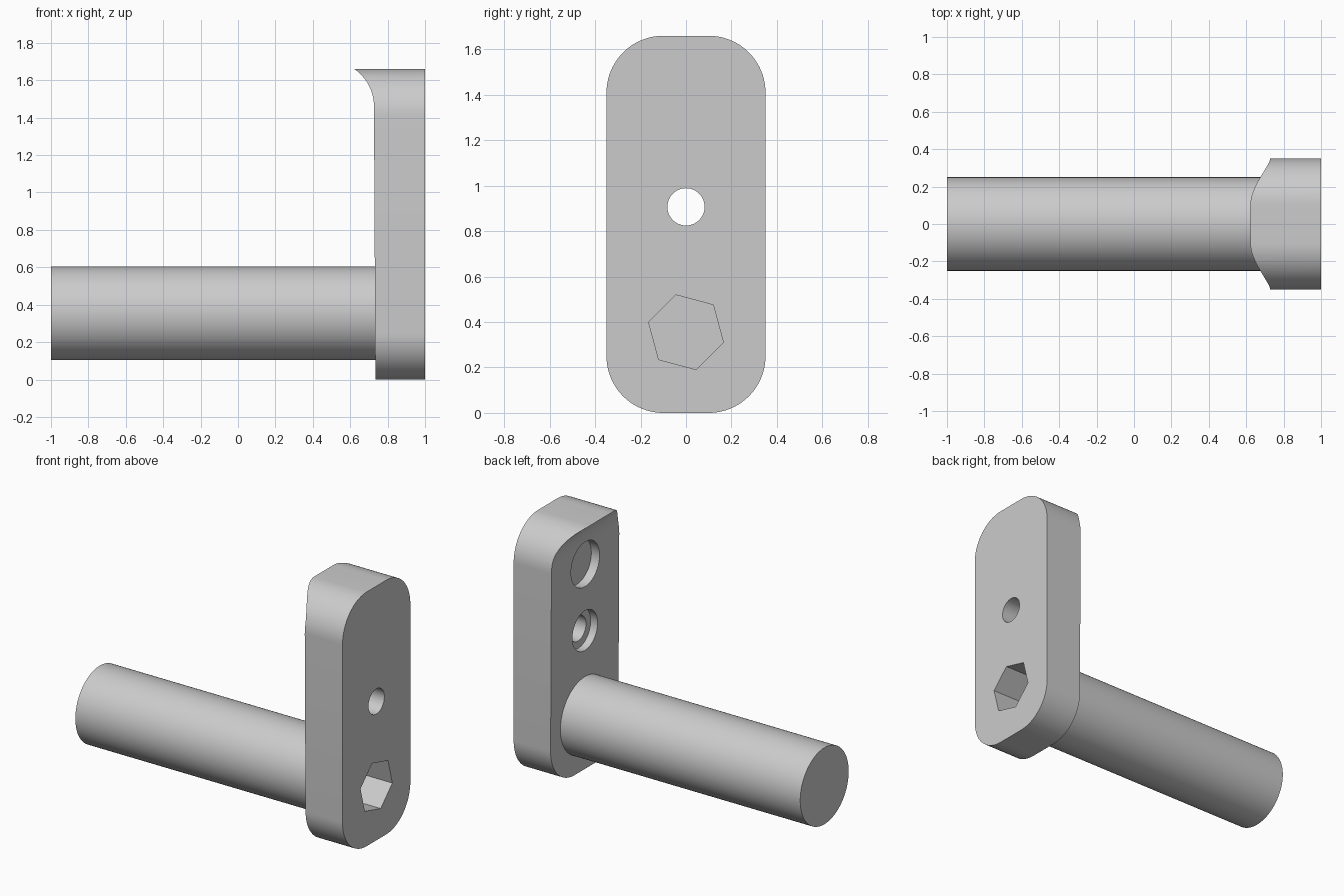
import bpy, bmesh, math
from mathutils import Matrix, Vector

if "Cube" in bpy.data.objects:
    bpy.data.objects.remove(bpy.data.objects["Cube"], do_unlink=True)

grey = bpy.data.materials.new("plain grey")
grey.use_nodes = True
grey.diffuse_color = (0.6, 0.6, 0.6, 1)
grey.node_tree.nodes["Principled BSDF"].inputs["Base Color"].default_value = (0.6, 0.6, 0.6, 1)

AXIS_Z = 0.355   # height of the rod and hex socket
HOLE_Z = 0.907   # height of the bolt hole
HEIGHT = 1.66


def prism(name, points, offset):
    """Extrude a closed loop of 3D points along an offset."""
    bm = bmesh.new()
    face = bm.faces.new([bm.verts.new(p) for p in points])
    ext = bmesh.ops.extrude_face_region(bm, geom=[face])
    bmesh.ops.translate(bm, vec=Vector(offset),
                        verts=[g for g in ext["geom"] if isinstance(g, bmesh.types.BMVert)])
    bmesh.ops.recalc_face_normals(bm, faces=bm.faces)
    mesh = bpy.data.meshes.new(name)
    bm.to_mesh(mesh)
    bm.free()
    obj = bpy.data.objects.new(name, mesh)
    bpy.context.collection.objects.link(obj)
    mesh.materials.append(grey)
    return obj


def arc(cx, cy, r, start, end, n):
    angles = [math.radians(start + (end - start) * i / n) for i in range(n + 1)]
    return [(cx + r * math.cos(a), cy + r * math.sin(a)) for a in angles]


def x_rod(name, x0, x1, z, r, sides=96, turn=0):
    """Cylinder or regular prism lying along x."""
    loop = arc(0, z, r, turn, turn + 360, sides)[:-1]
    return prism(name, [(x0, y, h) for y, h in loop], (x1 - x0, 0, 0))


def combine(target, tool, operation):
    mod = target.modifiers.new(operation.lower(), "BOOLEAN")
    mod.operation, mod.object, mod.solver = operation, tool, "EXACT"
    bpy.context.view_layer.objects.active = target
    bpy.ops.object.modifier_apply(modifier=mod.name)
    bpy.data.objects.remove(tool, do_unlink=True)


# Plate: rounded outline seen from the side
outline = []
for y, z, start in ((0.1, HEIGHT - 0.25, 0), (-0.1, HEIGHT - 0.25, 90),
                    (-0.1, 0.25, 180), (0.1, 0.25, 270)):
    outline += arc(y, z, 0.25, start, start + 90, 20)
crank = prism("crank_plate_with_rod", [(0.5, y, z) for y, z in outline], (0.5, 0, 0))

# Plate thickness profile with the concave lip at the top
lip = arc(0.484, 1.46, 0.243, 0, 55.4, 16)
profile = [(1.1, -0.1), (0.735, -0.1)] + lip + [(0.6, 1.7), (1.1, 1.7)]
combine(crank, prism("thickness_profile", [(x, -0.5, z) for x, z in profile], (0, 1, 0)), "INTERSECT")

# Round rod
combine(crank, x_rod("rod", -1, 0.8, AXIS_Z, 0.25), "UNION")

# Bolt hole, counterbore, shallow upper pocket and hex socket
for cutter in (x_rod("bolt_hole", 0.6, 1.1, HOLE_Z, 0.082, 48),
               x_rod("counterbore", 0.6, 0.78, HOLE_Z, 0.13, 64),
               x_rod("upper_pocket", 0.5, 0.787, 1.342, 0.147, 64),
               x_rod("hex_socket", 0.7, 1.1, AXIS_Z, 0.17, 6, -15)):
    combine(crank, cutter, "DIFFERENCE")

# Smooth curved walls, crisp edges
bpy.ops.object.select_all(action="DESELECT")
crank.select_set(True)
bpy.context.view_layer.objects.active = crank
bpy.ops.object.shade_smooth_by_angle(angle=math.radians(30))

# Centre and stand on the ground
crank.data.transform(Matrix.Translation((0, 0, -min(v.co.z for v in crank.data.vertices))))
